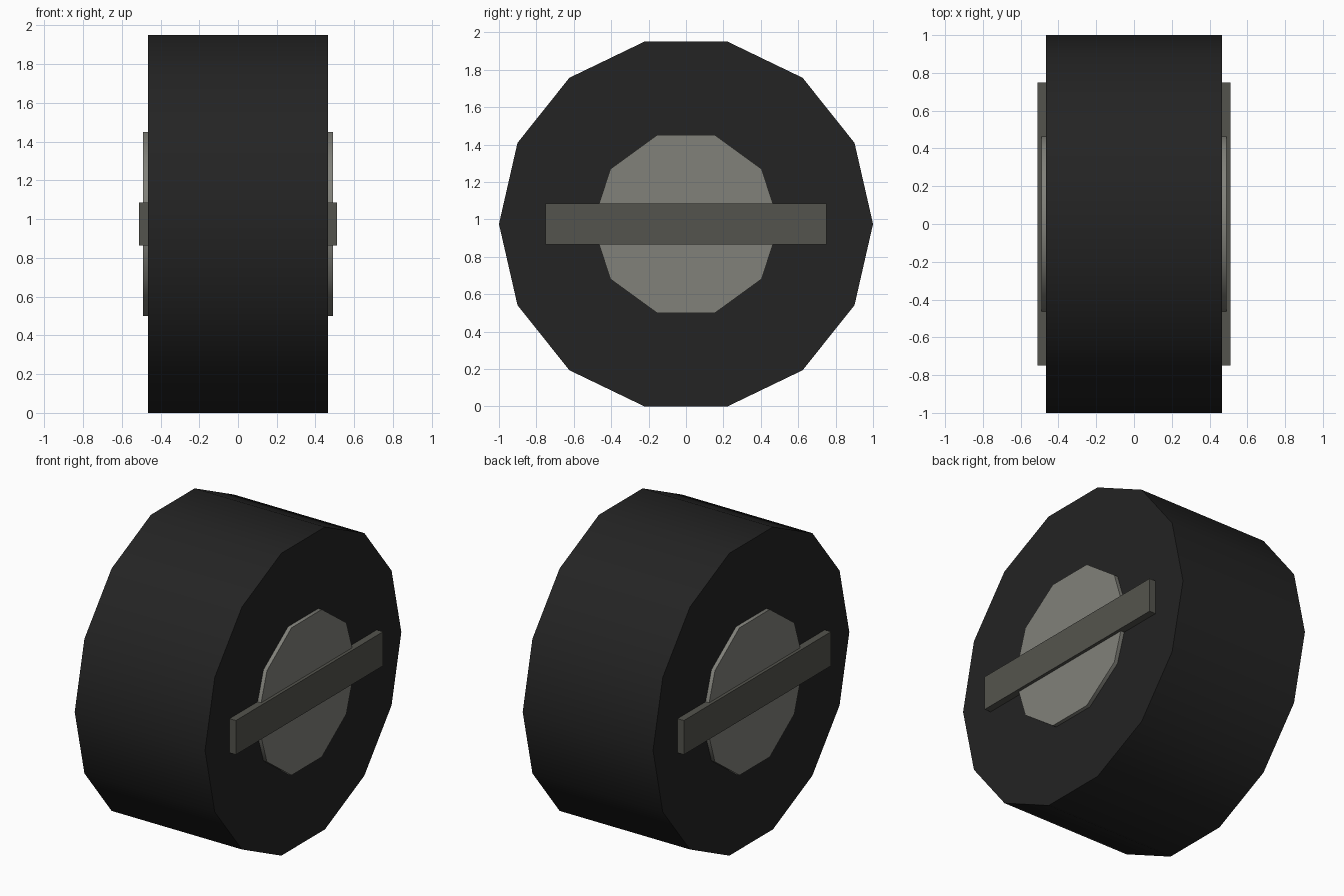
import bpy
import math

cube = bpy.data.objects.get("Cube")
if cube:
    bpy.data.objects.remove(cube, do_unlink=True)

CENTRE_Z = math.cos(math.pi / 14)


def material(name, colour):
    mat = bpy.data.materials.new(name)
    mat.use_nodes = True
    mat.diffuse_color = (*colour, 1)
    bsdf = mat.node_tree.nodes["Principled BSDF"]
    bsdf.inputs["Base Color"].default_value = (*colour, 1)
    return mat


def finish(name, mat):
    obj = bpy.context.object
    obj.name = name
    obj.data.materials.append(mat)
    return obj


def disc(name, sides, radius, x, width, mat):
    # Axle along x, with one corner pointing straight forward
    bpy.ops.mesh.primitive_cylinder_add(
        vertices=sides, radius=radius, depth=width,
        location=(x, 0, CENTRE_Z), rotation=(0, math.pi / 2, 0))
    obj = finish(name, mat)
    bpy.ops.object.transform_apply(location=False, rotation=True, scale=True)
    bpy.ops.object.shade_smooth_by_angle(angle=math.radians(40))
    return obj


def bar(name, x, size, mat):
    bpy.ops.mesh.primitive_cube_add(size=1, location=(x, 0, CENTRE_Z))
    obj = finish(name, mat)
    obj.scale = size
    bpy.ops.object.transform_apply(location=False, rotation=False, scale=True)
    return obj


rubber = material("black rubber", (0.017, 0.017, 0.017))
light_metal = material("light grey metal", (0.22, 0.22, 0.195))
dark_metal = material("dark grey metal", (0.088, 0.088, 0.075))

# Solid tyre
disc("tyre", 14, 1, 0, 0.93, rubber)

# Hub cap and cross bar on each side
for side, sign in (("left", 1), ("right", -1)):
    disc(side + "_hub", 10, 0.5, sign * 0.465, 0.05, light_metal)
    bar(side + "_cross_bar", sign * 0.475, (0.07, 1.5, 0.22), dark_metal)
